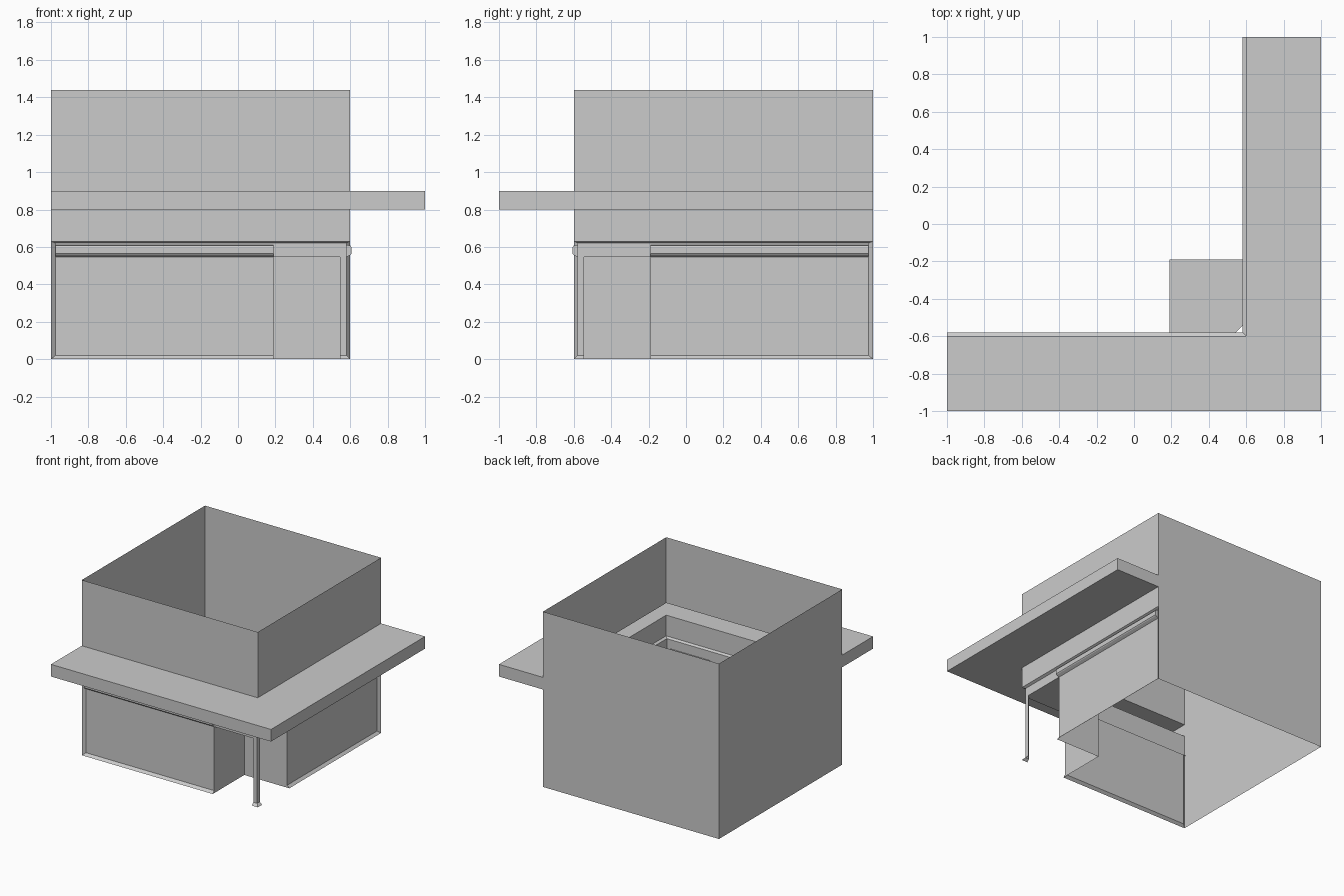
import bpy

if "Cube" in bpy.data.objects:
    bpy.data.objects.remove(bpy.data.objects["Cube"])

# The plan is symmetric about the corner diagonal: (x, y) -> (-y, -x)
def flip(p):
    return (-p[1], -p[0], p[2])

def sheet(name, polys, mirror=True):
    """Mesh from polygons, mirrored across the diagonal so both streets match."""
    polys = list(polys)
    if mirror:
        polys += [[flip(p) for p in reversed(q)] for q in polys]
    verts, faces, index = [], [], {}
    for q in polys:
        face = []
        for p in q:
            key = tuple(round(c, 4) for c in p)
            if key not in index:
                index[key] = len(verts)
                verts.append(key)
            face.append(index[key])
        faces.append(face)
    me = bpy.data.meshes.new(name)
    me.from_pydata(verts, [], faces)
    me.update()
    ob = bpy.data.objects.new(name, me)
    bpy.context.collection.objects.link(ob)
    return ob

def strips(profile, x0, x1=None):
    """Front strips through (outward distance, z), top to bottom; mitred at the corner if x1 is None."""
    out = []
    for (d0, z0), (d1, z1) in zip(profile, profile[1:]):
        a, b = (d0, d1) if x1 is None else (x1, x1)
        out.append([(x0, -d1, z1), (b, -d1, z1), (a, -d0, z0), (x0, -d0, z0)])
    return out

def cap(profile, x):
    return [(x, -d, z) for d, z in profile]

WALL, PANE, H = 0.6, 0.58, 1.44        # wall face, window face, height
DOOR, POST = 0.19, 0.545               # entrance recess, post edge
TOP, SILL, LINTEL = 0.62, 0.02, 0.545  # window top, window bottom, lintel bottom
JAMB = -0.975

# Plain party walls at the back and left
sheet("back_walls", [[(-1, 1, 0), (-1, -WALL, 0), (-1, -WALL, H), (-1, 1, H)]])

# Street walls above and below the canopy, with a bevel into the shopfront
sheet("upper_walls", strips([(WALL, H), (WALL, 0.9)], -1))
sheet("fascia", strips([(WALL, 0.8), (WALL, 0.63), (PANE, TOP)], -1))

# Hollow canopy wrapped round the corner
awning = [(WALL, 0.9), (1, 0.9), (1, 0.8), (WALL, 0.8)]
sheet("canopy", strips(awning, -1) + [cap(awning[::-1], -1)])

# Shop windows with bevelled jamb and sill
sheet("shop_windows", strips([(PANE, TOP), (PANE, SILL)], JAMB, DOOR))
sheet("window_frame", [
    [(-1, -WALL, 0), (JAMB, -PANE, SILL), (JAMB, -PANE, TOP), (-1, -WALL, 0.63)],
    [(-1, -WALL, 0), (DOOR, -WALL, 0), (DOOR, -PANE, SILL), (JAMB, -PANE, SILL)],
])

# Shutter housing along the top of each window
housing = [(PANE, 0.61), (0.6, 0.608), (0.607, 0.596), (0.607, 0.565),
           (0.602, 0.558), (PANE, LINTEL)]
sheet("shutter_housing", strips(housing, JAMB, DOOR)
      + [cap(housing[::-1], JAMB), cap(housing, DOOR)])

# Recessed corner entrance: walls, lintel and ceiling
sheet("entrance_walls", [[(DOOR, -WALL, 0), (DOOR, -DOOR, 0), (DOOR, -DOOR, LINTEL),
                          (DOOR, -PANE, LINTEL), (DOOR, -PANE, SILL)]])
sheet("entrance_lintel", strips([(PANE, TOP), (PANE, LINTEL)], DOOR, PANE))
sheet("entrance_ceiling", [[(DOOR, -DOOR, LINTEL), (PANE, -DOOR, LINTEL), (PANE, -POST, LINTEL),
                            (POST, -PANE, LINTEL), (DOOR, -PANE, LINTEL)]], mirror=False)

# Three-sided corner post with a flared foot
sheet("corner_post", strips([(PANE, LINTEL), (PANE, SILL)], POST, PANE)
      + [[(POST, -WALL, 0), (WALL, -WALL, 0), (PANE, -PANE, SILL), (POST, -PANE, SILL)]])
sheet("post_back", [[(PANE, -POST, 0), (POST, -PANE, 0), (POST, -PANE, LINTEL),
                     (PANE, -POST, LINTEL)]], mirror=False)
